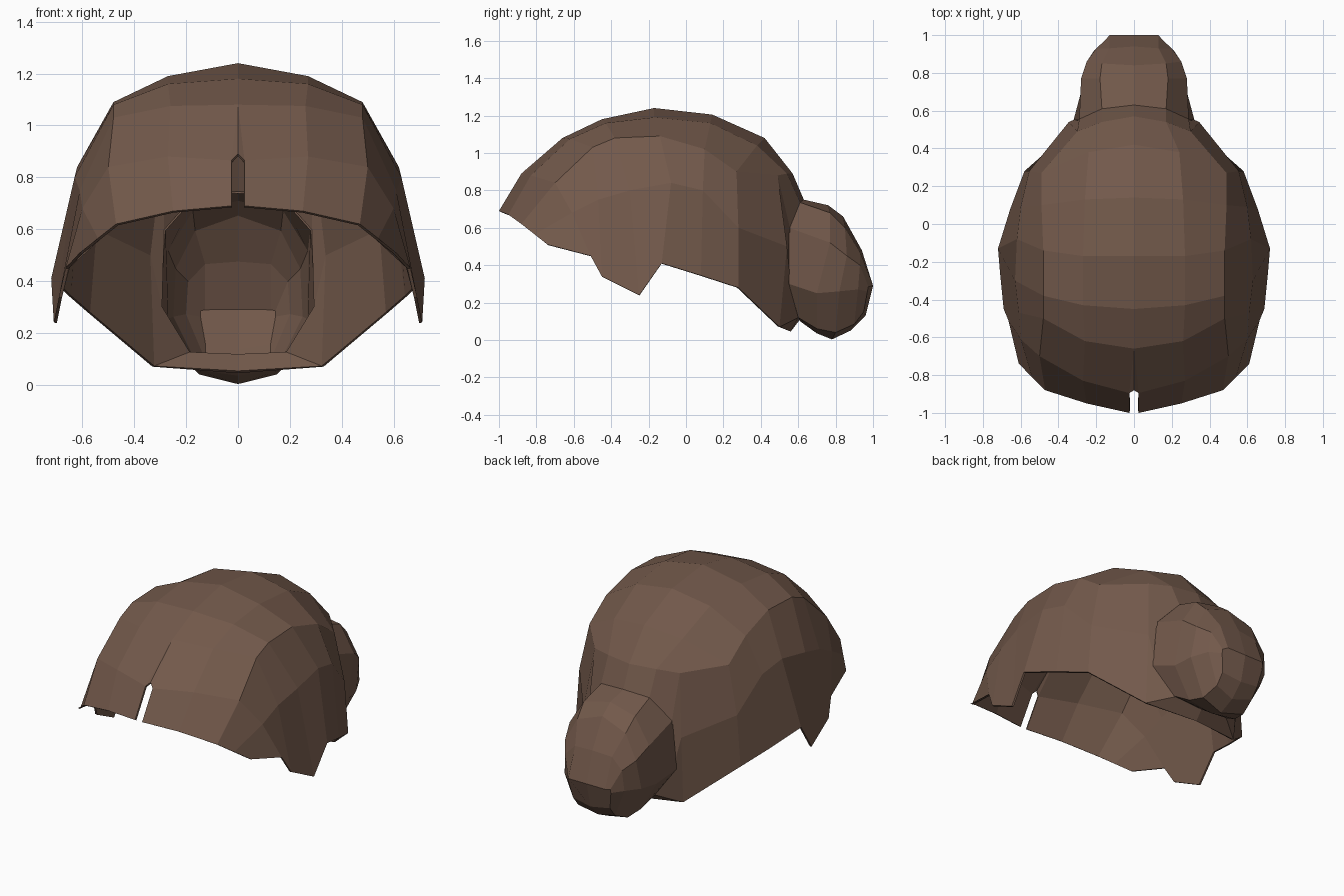
import bpy

brown = bpy.data.materials.new("brown_hair")
brown.diffuse_color = (0.17, 0.10, 0.07, 1)


def half_shell(name, rows, extra_points=(), extra_faces=()):
    """Skin rows of points (right half), mirror across x and give it thickness."""
    n = len(rows[0])
    verts = [p for row in rows for p in row] + list(extra_points)
    faces = [(i*n + j, i*n + j + 1, (i+1)*n + j + 1, (i+1)*n + j)
             for i in range(len(rows) - 1) for j in range(n - 1)]
    mesh = bpy.data.meshes.new(name)
    mesh.from_pydata(verts, [], faces + list(extra_faces))
    mesh.materials.append(brown)
    ob = bpy.data.objects.new(name, mesh)
    bpy.context.collection.objects.link(ob)
    mirror = ob.modifiers.new("mirror", 'MIRROR')
    mirror.merge_threshold = 0.002
    solid = ob.modifiers.new("thickness", 'SOLIDIFY')
    solid.thickness = 0.012
    solid.offset = -1
    return ob


# Hair cap: rows run from the parting out to the lower rim, front to back
cap = [
    [(.025, -1, .69), (.25, -.95, .67), (.47, -.88, .62), (.54, -.81, .565), (.61, -.74, .51)],
    [(.025, -.895, .865), (.27, -.83, .88), (.50, -.70, .84), (.60, -.61, .68), (.665, -.51, .45)],
    [(0, -.66, 1.08), (.26, -.62, 1.075), (.48, -.50, 1.03), (.61, -.47, .75), (.69, -.45, .34)],
    [(0, -.45, 1.18), (.27, -.43, 1.16), (.48, -.38, 1.08), (.63, -.30, .80), (.71, -.25, .24)],
    [(0, -.17, 1.24), (.27, -.17, 1.19), (.48, -.14, 1.09), (.62, -.08, .84), (.72, -.13, .41)],
    [(0, .14, 1.205), (.26, .13, 1.16), (.49, .10, 1.02), (.60, .09, .80), (.655, .08, .345)],
    [(0, .42, 1.08), (.24, .38, 1.04), (.49, .27, .90), (.555, .28, .60), (.58, .28, .28)],
    [(0, .57, .89), (.17, .54, .89), (.30, .49, .88), (.345, .54, .50), (.33, .50, .07)],
    [(0, .63, .75), (.17, .61, .735), (.29, .555, .60), (.30, .56, .30), (.19, .60, .12)],
]
# Extra points: top of the front slit, nape centre, lower edge of the bun opening
half_shell("hair_cap", cap,
           [(0, -.88, .89), (0, .56, .045), (0, .61, .11)],
           [(5, 10, 45), (44, 39, 46, 47)])

# Hollow bun at the back: rows run from top centre round to bottom centre
bun = [
    [(0, .63, .75), (.17, .61, .735), (.29, .55, .60), (.32, .55, .30), (.20, .60, .12), (0, .61, .10)],
    [(0, .76, .72), (.18, .77, .68), (.28, .77, .52), (.28, .70, .25), (.17, .70, .06), (0, .70, .035)],
    [(0, .84, .66), (.17, .85, .60), (.25, .86, .45), (.26, .82, .26), (.15, .80, .04), (0, .78, .003)],
    [(0, .94, .48), (.13, .93, .47), (.20, .93, .40), (.21, .92, .27), (.13, .90, .085), (0, .88, .05)],
    [(0, 1, .29), (.13, 1, .29), (.15, .975, .285), (.15, .97, .26), (.13, .95, .15), (0, .96, .13)],
]
half_shell("hair_bun", bun, extra_faces=[tuple(range(24, 30))])
